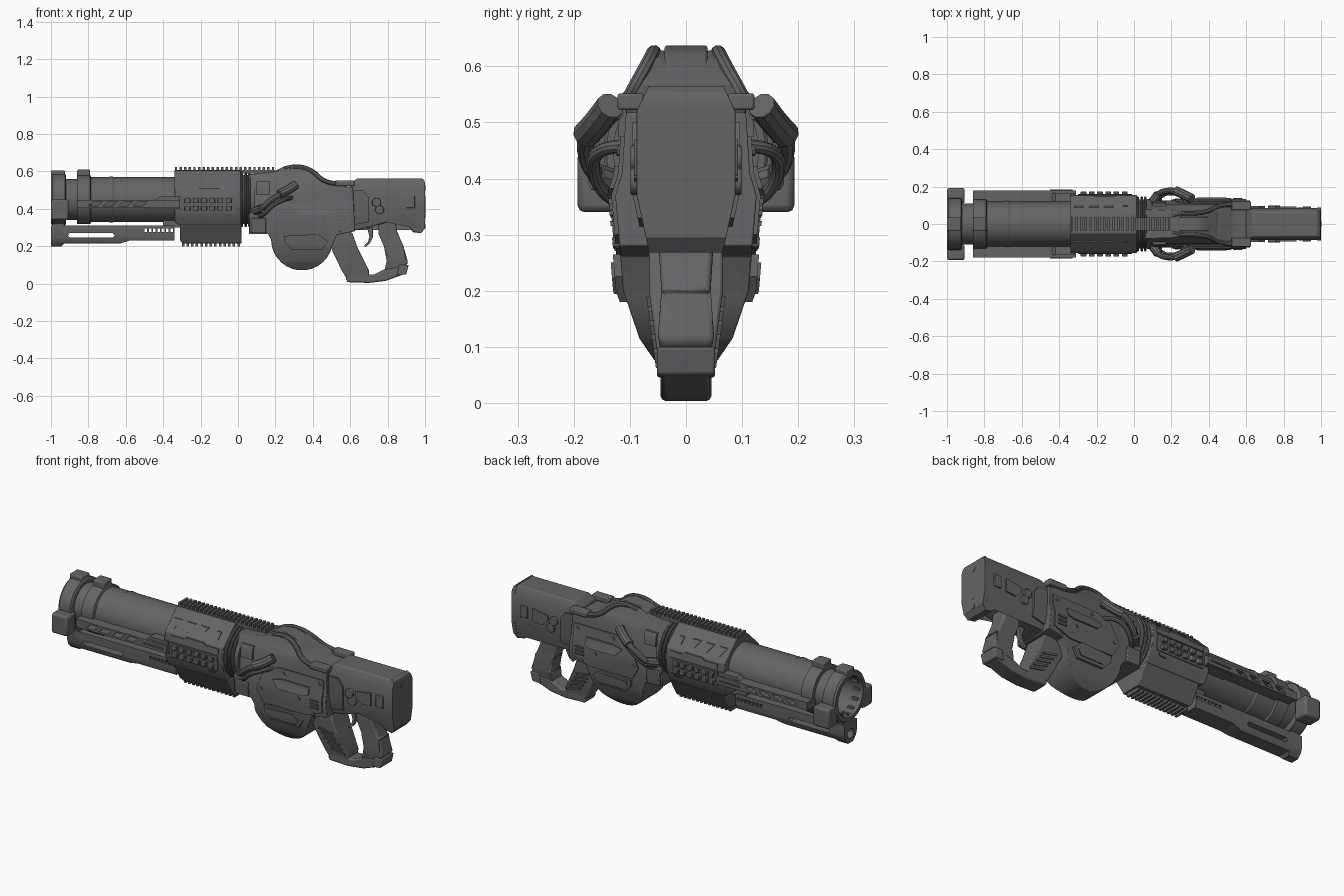
import bpy, bmesh, math
from mathutils import Vector, Matrix

cube = bpy.data.objects.get("Cube")
if cube:
    bpy.data.objects.remove(cube, do_unlink=True)

gunmetal = bpy.data.materials.new("dark_gunmetal")
gunmetal.use_nodes = True
gunmetal.diffuse_color = (.13, .125, .131, 1)
gunmetal.node_tree.nodes["Principled BSDF"].inputs["Base Color"].default_value = (.13, .125, .131, 1)
AXIS_Z = .45
parts = []


def finish(name, bm, bevel=0, segments=2):
    bmesh.ops.recalc_face_normals(bm, faces=bm.faces)
    mesh = bpy.data.meshes.new(name)
    bm.to_mesh(mesh)
    bm.free()
    mesh.materials.append(gunmetal)
    obj = bpy.data.objects.new(name, mesh)
    bpy.context.collection.objects.link(obj)
    parts.append(obj)
    if bevel:
        mod = obj.modifiers.new("bevel", "BEVEL")
        mod.width, mod.segments = bevel, segments
        mod.limit_method, mod.angle_limit = "ANGLE", math.radians(35)
    return obj


def half_width(section, z):
    if z <= section[0][0]:
        return section[0][1]
    for (z0, w0), (z1, w1) in zip(section, section[1:]):
        if z <= z1:
            return w0 + (w1 - w0) * (z - z0) / (z1 - z0)
    return section[-1][1]


def slab(name, outline, section, offset=0, bevel=0, segments=2):
    """Side outline (x, z) whose half width follows section (z, width)."""
    if not isinstance(section, list):
        section = [(0, section)]
    bm = bmesh.new()
    face = bm.faces.new([bm.verts.new((x, -1, z)) for x, z in outline])
    out = bmesh.ops.extrude_face_region(bm, geom=[face])
    for v in out["geom"]:
        if isinstance(v, bmesh.types.BMVert):
            v.co.y = 1
    for z, w in section:
        bmesh.ops.bisect_plane(bm, geom=bm.verts[:] + bm.edges[:] + bm.faces[:],
                               plane_co=(0, 0, z), plane_no=(0, 0, 1))
    for v in bm.verts:
        v.co.y *= half_width(section, v.co.z) + offset
    return finish(name, bm, bevel, segments)


def rect(x0, x1, z0, z1):
    return [(x0, z0), (x1, z0), (x1, z1), (x0, z1)]


def disc(x, z, r, n=16):
    return [(x + r * math.cos(a * math.tau / n), z + r * math.sin(a * math.tau / n)) for a in range(n)]


def box(name, x0, x1, y0, y1, z0, z1, bevel=0):
    bm = bmesh.new()
    size = Matrix.Diagonal((x1 - x0, y1 - y0, z1 - z0, 1))
    place = Matrix.Translation(((x0 + x1) / 2, (y0 + y1) / 2, (z0 + z1) / 2))
    bmesh.ops.create_cube(bm, size=1, matrix=place @ size)
    return finish(name, bm, bevel)


def lathe(name, profile, z=AXIS_Z, steps=48):
    """Spin an (x, radius) profile round a lengthwise axis."""
    bm = bmesh.new()
    vs = [bm.verts.new((x, 0, z + r)) for x, r in profile]
    pairs = list(zip(vs, vs[1:]))
    if profile[0][1] > 0:
        pairs.append((vs[-1], vs[0]))
    edges = [bm.edges.new(p) for p in pairs]
    bmesh.ops.spin(bm, geom=vs + edges, cent=(0, 0, z), axis=(1, 0, 0), angle=math.tau, steps=steps)
    bmesh.ops.remove_doubles(bm, verts=bm.verts, dist=.0001)
    return finish(name, bm)


def hose(name, points, radius):
    curve = bpy.data.curves.new(name, "CURVE")
    curve.dimensions, curve.bevel_depth, curve.bevel_resolution = "3D", radius, 3
    curve.resolution_u, curve.use_fill_caps = 6, True
    line = curve.splines.new("BEZIER")
    line.bezier_points.add(len(points) - 1)
    for bp, co in zip(line.bezier_points, points):
        bp.co = co
        bp.handle_left_type = bp.handle_right_type = "AUTO"
    temp = bpy.data.objects.new(name, curve)
    bpy.context.collection.objects.link(temp)
    mesh = bpy.data.meshes.new_from_object(temp.evaluated_get(bpy.context.evaluated_depsgraph_get()))
    bpy.data.objects.remove(temp, do_unlink=True)
    bm = bmesh.new()
    bm.from_mesh(mesh)
    finish(name, bm)


def cut(target, cutters):
    bpy.context.view_layer.objects.active = target
    for c in cutters:
        mod = target.modifiers.new("cut", "BOOLEAN")
        mod.operation, mod.solver, mod.object = "DIFFERENCE", "EXACT", c
        bpy.ops.object.modifier_apply(modifier=mod.name)
        parts.remove(c)
        bpy.data.objects.remove(c, do_unlink=True)


# Barrel and muzzle
lathe("barrel", [(-.99, .1), (-.92, .1), (-.92, .11), (-.86, .11), (-.86, .132), (-.79, .132), (-.785, .12),
                 (-.69, .12), (-.685, .123), (-.67, .123), (-.665, .12), (-.3, .12), (-.3, .05), (-.8, .05), (-.8, .1)])
lathe("barrel_plug", [(-.8, 0), (-.8, .105), (-.7, .105), (-.7, 0)])
lathe("muzzle_ring", [(-1, .108), (-1, .13), (-.99, .138), (-.925, .138), (-.92, .13), (-.92, .1), (-.985, .1)])
for i in range(12):
    a = i * math.tau / 12
    y, z = .1 * math.cos(a), AXIS_Z + .1 * math.sin(a)
    box("bore_tooth", -.985, -.95, y - .007, y + .007, z - .007, z + .007)
slab("muzzle_top_lug", rect(-1, -.925, .56, .605), .035, bevel=.006)
slab("rear_top_lug", rect(-.86, -.79, .56, .61), .035, bevel=.006)
for s in (-1, 1):
    lo, hi = sorted((s * .11, s * .193))
    box("muzzle_side_lug", -1, -.905, lo, hi, .34, .45, .012)

# Side wings with slanted slots
wing = slab("side_wing", rect(-.86, -.31, .405, .448), .178)
cut(wing, [slab("slot_cutter", [(x, .415), (x + .05, .415), (x + .075, .438), (x + .025, .438)], .3)
           for x in (-.8, -.72, -.64, -.56)])
slab("wing_rear_cover", [(-.48, .41), (-.46, .4), (-.31, .4), (-.31, .465), (-.42, .465)], .166)
slab("wing_strip", rect(-.45, -.33, .422, .43), .184)

# Lower bar with slot and row of holes
bar = slab("lower_bar", [(-1, .2), (-.945, .2), (-.93, .215), (-.63, .215), (-.58, .23), (-.34, .23),
                         (-.34, .312), (-1, .312)], [(.2, .022), (.225, .046), (.25, .054), (.312, .054)])
cut(bar, [slab("bar_slot", [(-.91, .258), (-.9, .246), (-.67, .246), (-.66, .258), (-.67, .27), (-.9, .27)], .3),
          lathe("bar_bore", [(-1.1, 0), (-1.1, .026), (-.95, .026), (-.95, 0)], z=.25, steps=24)]
    + [slab("bar_hole", rect(x, x + .014, .276, .294), .3) for x in [-.5 + i * .023 for i in range(7)]])
slab("bar_mount", rect(-.99, -.93, .29, .35), .05)
slab("bar_rear_mount", rect(-.4, -.3, .3, .36), .045)

# Faceted handguard
guard = [(.215, .06), (.32, .122), (.38, .15), (.47, .156), (.51, .15), (.61, .045)]
slab("handguard", [(-.34, .33), (-.32, .315), (.015, .315), (.015, .605), (-.34, .605)], guard, bevel=.004)
slab("handguard_lower", [(-.31, .32), (-.31, .23), (-.295, .215), (.02, .215), (.02, .32)], guard, -.004, .004)
for x in (-.32, -.24, -.16):
    slab("triangle_plate", [(x, .568), (x + .025, .53), (x + .05, .568)], guard, .007)
slab("square_plate", rect(-.06, -.032, .535, .565), guard, .007)
slab("guard_upper_step", [(-.3, .5), (-.22, .5), (-.21, .512), (-.1, .512), (-.09, .5), (-.01, .5), (-.01, .47), (-.3, .47)],
     guard, .005)
slab("guard_panel", rect(-.3, -.015, .38, .465), guard, .005)
for i in range(6):
    x = -.285 + i * .044
    for z in (.39, .43):
        slab("guard_block", rect(x, x + .03, z, z + .026), .174, bevel=.003)
slab("guard_mark", [(-.08, .36), (-.04, .36), (-.03, .37), (-.07, .37)], guard, .006)

# Top and bottom rails
slab("top_rail", rect(-.34, .2, .59, .608), .034)
for i in range(22):
    x = -.338 + i * .0247
    slab("top_rail_tooth", rect(x, x + .013, .6, .625), .036)
for i in range(13):
    x = -.3 + i * .0247
    slab("bottom_rail_tooth", rect(x, x + .013, .198, .222), .042)

# Collar rings between handguard and receiver
lathe("collar", [(-.01, 0), (-.01, .13), (.09, .13), (.09, 0)])
for x in (.014, .034, .054):
    lathe("collar_ring", [(x, .12), (x, .142), (x + .004, .147), (x + .01, .147), (x + .014, .142), (x + .014, .12)])

# Receiver with rounded drum underneath
body = [(.07, .052), (.115, .083), (.2, .112), (.37, .126), (.41, .114), (.53, .106), (.565, .085), (.635, .06)]
drum = [(.342 + .165 * math.cos(math.radians(a)), .236 + .165 * math.sin(math.radians(a)))
        for a in range(-12, -181, -12)]
slab("receiver", [(.06, .585), (.2, .6), (.24, .62), (.33, .628), (.39, .612), (.45, .565), (.53, .527), (.615, .517),
                  (.625, .28), (.53, .262)] + drum + [(.16, .265), (.06, .265)], body, bevel=.004)
slab("receiver_side_plate", [(.24, .44), (.33, .475), (.6, .475), (.6, .3), (.5, .265), (.24, .265), (.2, .33)],
     body, .007)
slab("receiver_ridge", [(.3, .408), (.35, .422), (.52, .422), (.52, .382), (.49, .37), (.34, .37)], body, .015)
slab("drum_panel", [(.245, .255), (.43, .265), (.48, .225), (.45, .18), (.29, .18), (.25, .22)], body, .013)
slab("drum_inner_panel", [(.27, .243), (.42, .25), (.455, .222), (.435, .194), (.3, .194), (.27, .222)], body, .018)
slab("receiver_hatch", [(.1, .475), (.17, .475), (.17, .545), (.1, .545)], body, .012)
slab("receiver_front_block", rect(.07, .15, .27, .35), body, .01, .004)
for z in (.315, .335, .355):
    slab("vent_bar", rect(.53, .58, z, z + .009), body, .013)
for x, z in ((.23, .34), (.575, .45), (.46, .345), (.36, .45), (.545, .285)):
    slab("bolt", disc(x, z, .01, 10), body, .012)
slab("hump_spine", [(.21, .6), (.25, .628), (.33, .637), (.38, .622), (.43, .58), (.43, .56), (.21, .56)], .038, bevel=.004)

# Hoses, connectors and clips on both sides
for s in (-1, 1):
    hose("side_hose", [(x, s * y, z) for x, y, z in
                       ((.08, .1, .385), (.12, .152, .4), (.18, .178, .45), (.24, .168, .485), (.3, .125, .52))], .016)
    hose("side_hose_lower", [(x, s * y, z) for x, y, z in
                             ((.1, .1, .35), (.14, .145, .375), (.19, .165, .42), (.25, .15, .45), (.29, .1, .46))], .012)
    hose("hose_connector", [(.22, s * .178, .478), (.265, s * .158, .5), (.31, s * .135, .53)], .025)
    hose("hose_base", [(.09, s * .105, .385), (.13, s * .16, .403)], .024)
    hose("top_cable", [(x, s * y, z) for x, y, z in
                       ((.21, .045, .595), (.26, .056, .617), (.33, .058, .624), (.39, .068, .605),
                        (.46, .097, .552), (.53, .105, .535), (.6, .1, .538))], .013)
    lo, hi = sorted((s * .075, s * .122))
    box("cable_clip", .52, .625, lo, hi, .522, .552, .005)

# Stock with butt plate
stock = [(.27, .064), (.37, .086), (.52, .086), (.562, .066)]
slab("stock", [(.6, .53), (.635, .562), (.98, .562), (.99, .55), (.99, .285), (.975, .27), (.935, .275), (.905, .32),
               (.89, .37), (.86, .345), (.8, .33), (.7, .3), (.6, .28)], stock, bevel=.006)
slab("butt_pad", [(.978, .565), (.995, .555), (1, .54), (1, .295), (.978, .268)], stock, .002, .003)
slab("stock_panel", [(.775, .455), (.87, .47), (.87, .4), (.81, .395), (.775, .43)], stock, .007)
slab("stock_rear_panel", rect(.9, .945, .405, .47), stock, .007, .003)
slab("stock_front_plate", [(.6, .5), (.67, .5), (.7, .46), (.7, .33), (.6, .31)], stock, .009)
for x, z in ((.74, .435), (.757, .395)):
    slab("stock_knob", disc(x, z, .024), stock, .013, .003)
box("butt_slot", .996, 1.002, -.007, .007, .35, .47)
box("butt_square", .996, 1.002, -.01, .01, .298, .317)
lathe("butt_button", [(.99, 0), (.99, .014), (1.002, .014), (1.002, 0)], z=.513, steps=20)

# Ribbed trigger guard, trigger, grip and base bar
guard_width = [(.02, .042), (.2, .066)]
slab("ribbed_foregrip", [(.49, .205), (.54, .275), (.61, .275), (.64, .19), (.7, .07), (.7, .03), (.58, .03), (.555, .07)],
     guard_width, bevel=.006)
for i in range(5):
    x, z = .535 + i * .017, .18 - i * .025
    slab("foregrip_rib", [(x, z), (x + .085, z - .018), (x + .085, z - .008), (x, z + .01)], guard_width, .006)
slab("grip_base", [(.575, .03), (.585, .008), (.7, .004), (.79, .015), (.9, .055), (.91, .09), (.89, .105), (.78, .075),
                   (.73, .05), (.68, .05), (.6, .06)], .045, bevel=.008)
slab("grip", [(.75, .35), (.84, .35), (.85, .28), (.885, .2), (.91, .11), (.87, .07), (.78, .06), (.795, .12),
              (.78, .2), (.75, .27)], [(.06, .04), (.12, .05), (.2, .044), (.3, .05)], bevel=.022, segments=4)
slab("grip_heel", [(.85, .045), (.9, .05), (.912, .1), (.86, .1)], .052, bevel=.005)
slab("trigger", [(.69, .3), (.72, .3), (.722, .25), (.705, .215), (.68, .195), (.675, .203), (.695, .225), (.703, .25)],
     .012, bevel=.003)

# Smooth round surfaces while keeping crisp edges
bpy.ops.object.select_all(action="DESELECT")
for obj in parts:
    obj.select_set(True)
bpy.context.view_layer.objects.active = parts[0]
bpy.ops.object.shade_smooth_by_angle(angle=math.radians(30))
